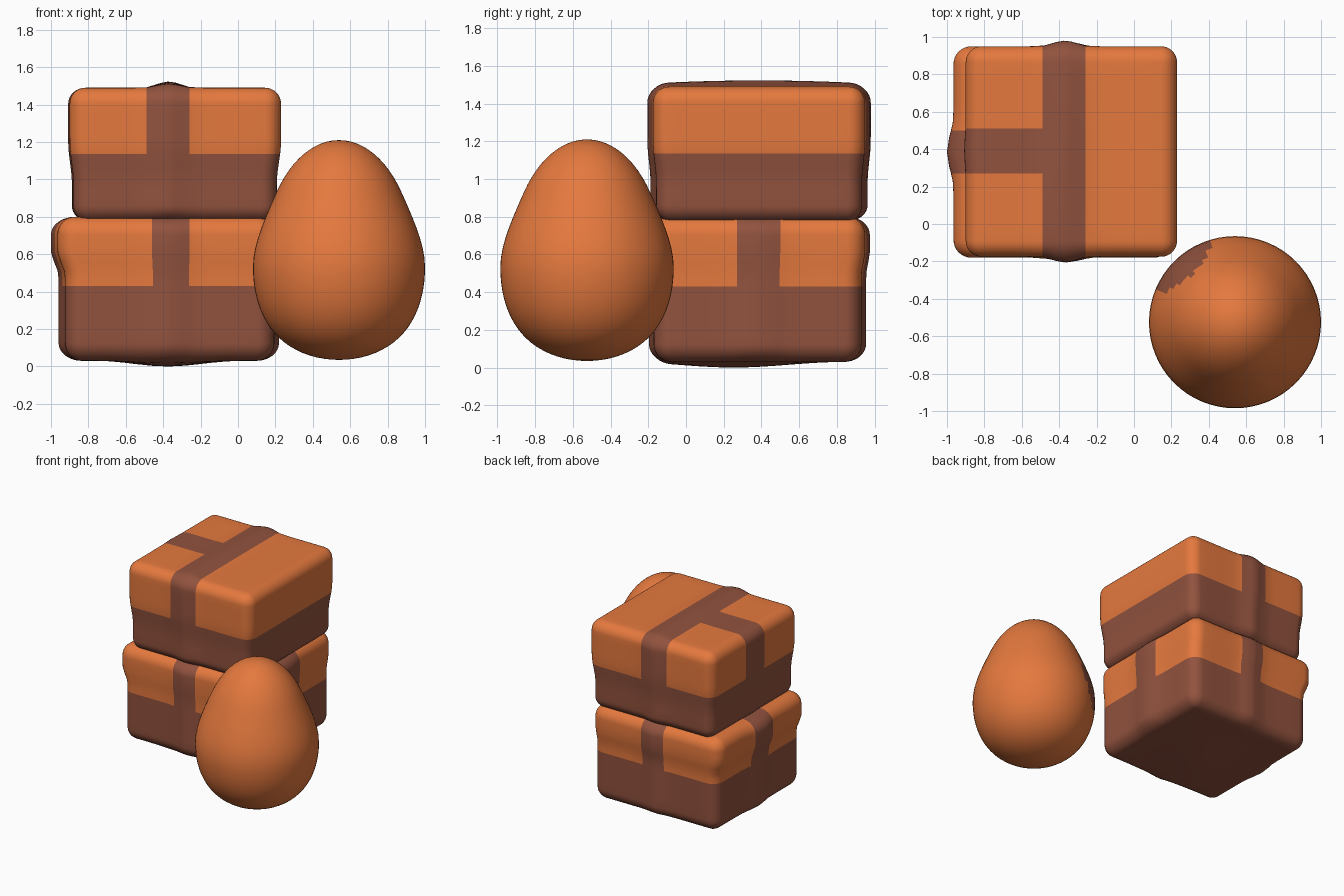
import bpy, bmesh, math
from mathutils import Vector

if "Cube" in bpy.data.objects:
    bpy.data.objects.remove(bpy.data.objects["Cube"])


def material(name, rgb):
    m = bpy.data.materials.new(name)
    m.diffuse_color = (*rgb, 1)
    m.use_nodes = True
    m.node_tree.nodes["Principled BSDF"].inputs["Base Color"].default_value = m.diffuse_color
    return m


ORANGE = material("orange", (0.78, 0.19, 0.048))
BROWN = material("brown", (0.285, 0.085, 0.048))


def finish(name, bm):
    bmesh.ops.recalc_face_normals(bm, faces=bm.faces)
    for f in bm.faces:
        f.smooth = True
    me = bpy.data.meshes.new(name)
    bm.to_mesh(me)
    bm.free()
    me.materials.append(ORANGE)
    me.materials.append(BROWN)
    ob = bpy.data.objects.new(name, me)
    bpy.context.collection.objects.link(ob)
    return ob


def smooth(t):
    t = min(1, max(0, t))
    return t * t * (3 - 2 * t)


# grid lines along one axis: rounded ends, ribbon edges, even filling
def lines(lo, hi, r, extra):
    steps = [r - r * math.tan(math.radians(a)) for a in (45, 33, 22, 11, 0)]
    vals = [lo + s for s in steps] + [hi - s for s in steps] + list(extra)
    n = 12
    for i in range(1, n):
        v = lo + r + (hi - lo - 2 * r) * i / n
        if min(abs(v - w) for w in vals) > 0.02:
            vals.append(v)
    return sorted(vals)


# shrink: body-to-lid width ratio on the left, right, front and back
def gift_box(name, lo, hi, r, split, ramp, rx, ry, shrink, is_brown, bump):
    lo, hi = Vector(lo), Vector(hi)
    mid = (lo + hi) / 2
    axes = [lines(lo[0], hi[0], r, (rx[0], sum(rx) / 2, rx[1])),
            lines(lo[1], hi[1], r, (ry[0], sum(ry) / 2, ry[1])),
            lines(lo[2], hi[2], r, (split,))]
    bm = bmesh.new()
    cache = {}

    def vert(p):
        key = tuple(round(c, 5) for c in p)
        if key not in cache:
            core = Vector([min(max(p[i], lo[i] + r), hi[i] - r) for i in range(3)])
            n = (p - core).normalized()
            q = core + n * r
            k = smooth((p.z - ramp[0]) / (ramp[1] - ramp[0]))
            for i in (0, 1):
                d = q[i] - mid[i]
                s = shrink[2 * i + (d > 0)]
                q[i] = mid[i] + d * (s + (1 - s) * k)
            cache[key] = bm.verts.new(q + bump(p, n))
        return cache[key]

    for ax in range(3):
        a, b = (ax + 1) % 3, (ax + 2) % 3
        for side, end in ((-1, lo[ax]), (1, hi[ax])):
            for u0, u1 in zip(axes[a], axes[a][1:]):
                for v0, v1 in zip(axes[b], axes[b][1:]):
                    vs = []
                    for u, v in ((u0, v0), (u1, v0), (u1, v1), (u0, v1)):
                        p = Vector((0, 0, 0))
                        p[ax], p[a], p[b] = end, u, v
                        vs.append(vert(p))
                    c = Vector((0, 0, 0))
                    c[ax], c[a], c[b] = end, (u0 + u1) / 2, (v0 + v1) / 2
                    f = bm.faces.new(vs)
                    f.material_index = int(is_brown(c, ax, side))
    return finish(name, bm)


def ridge(t, mid, width):
    return smooth(1 - abs(t - mid) / width)


# lower box: ribbon on all four sides, bowed underside
def lower_brown(c, ax, side):
    if c.z < 0.43 or (ax == 2 and side < 0):
        return True
    if ax == 0:
        return 0.27 < c.y < 0.50
    return -0.46 < c.x < -0.26 or (ax == 2 and 0.27 < c.y < 0.50)


def lower_bump(p, n):
    out = Vector((0, 0, 0))
    out.y = n.y * 0.025 * ridge(p.x, -0.36, 0.15)
    out.x = n.x * (0.035 if n.x < 0 else 0.025) * ridge(p.y, 0.385, 0.2)
    if n.z < 0:
        out.z = n.z * 0.03 * ridge(p.x, -0.38, 0.4) * ridge(p.y, 0.25, 0.6)
    return out


gift_box("lower_box", (-0.965, -0.18, 0.03), (0.20, 0.95, 0.80), 0.095, 0.43,
         (0.48, 0.62), (-0.46, -0.26), (0.27, 0.50), (0.93, 0.99, 0.985, 0.965),
         lower_brown, lower_bump)


# upper box: ribbon over front, top and back, branch to the left side only
def upper_brown(c, ax, side):
    if c.z < 1.135:
        return True
    branch = 0.27 < c.y < 0.51
    if ax == 0:
        return side < 0 and branch
    return -0.49 < c.x < -0.26 or (ax == 2 and c.x < -0.37 and branch)


def upper_bump(p, n):
    k = ridge(p.x, -0.37, 0.14)
    out = Vector((0, n.y * 0.03 * k, 0))
    if n.z > 0:
        out.z = n.z * 0.033 * k * (1 - abs(p.y - 0.385) ** 2 * 1.5)
    if n.x < 0:
        out.x = n.x * 0.008 * ridge(p.y, 0.39, 0.16)
    return out


gift_box("upper_box", (-0.90, -0.175, 0.775), (0.23, 0.95, 1.49), 0.085, 1.135,
         (0.98, 1.2), (-0.49, -0.26), (0.27, 0.51), (0.965, 0.96, 0.97, 0.97),
         upper_brown, upper_bump)

# egg with a brown patch on the side facing the boxes
bm = bmesh.new()
cx, cy, cz, radius = 0.54, -0.525, 0.53, 0.46
bmesh.ops.create_uvsphere(bm, u_segments=64, v_segments=40, radius=1)
for v in bm.verts:
    c = v.co.z
    if c > 0:
        k, z = radius * (1 - 0.1 * smooth(c / 0.6)), cz + 0.68 * c
    else:
        k, z = radius * (1 + 0.13 * c * c), cz + 0.495 * c
    v.co = (cx + v.co.x * k, cy + v.co.y * k, z)
for f in bm.faces:
    m = f.calc_center_median()
    az = math.degrees(math.atan2(m.y - cy, m.x - cx)) - 133
    f.material_index = int((az / 25) ** 2 + ((m.z - 0.66) / 0.25) ** 2 < 1)
finish("egg", bm)
